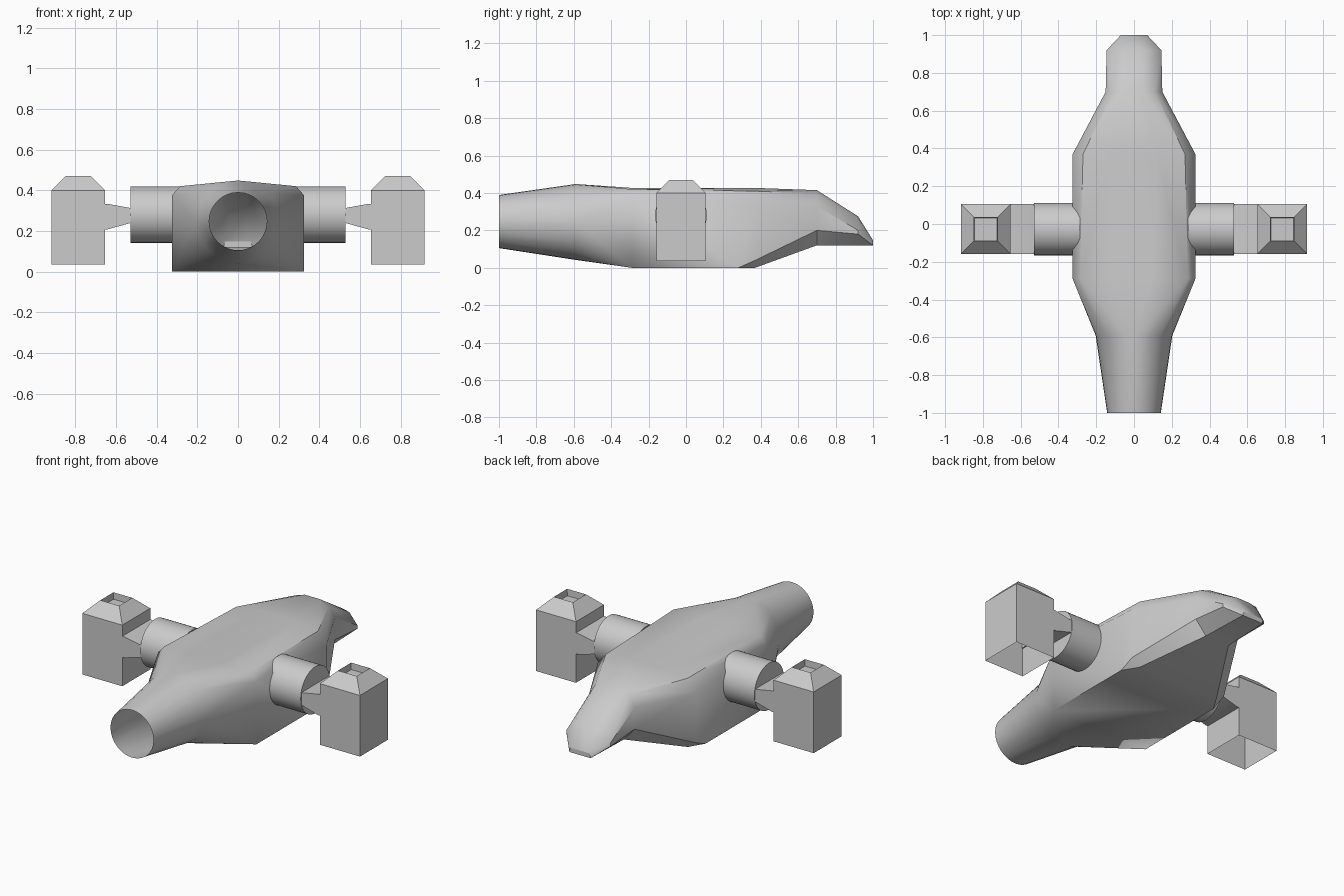
import bpy, bmesh, math
from mathutils import Matrix

if "Cube" in bpy.data.objects:
    bpy.data.objects.remove(bpy.data.objects["Cube"])


def finish(bm, name, angle=30, mirror=False):
    me = bpy.data.meshes.new(name)
    bm.to_mesh(me)
    bm.free()
    me.shade_smooth()
    me.set_sharp_from_angle(angle=math.radians(angle))
    ob = bpy.data.objects.new(name, me)
    bpy.context.collection.objects.link(ob)
    if mirror:
        mod = ob.modifiers.new("mirror", 'MIRROR')
        mod.use_axis[0] = True
    return ob


def section(y, half):
    """Symmetric cross-section from its right-hand (x, z) points."""
    return [(s * x, y, z) for x, z in half for s in (-1, 1)]


def circle(y, r, zc, n=32):
    return [(r * math.cos(2 * math.pi * i / n), y, zc + r * math.sin(2 * math.pi * i / n))
            for i in range(n)]


def hull_piece(bm, points, open_planes):
    """Convex skin over the points, left open on the given y planes."""
    part = bmesh.new()
    for p in points:
        part.verts.new(p)
    res = bmesh.ops.convex_hull(part, input=part.verts[:])
    junk = {g for g in res["geom_interior"] + res["geom_unused"]
            if isinstance(g, bmesh.types.BMVert)}
    if junk:
        bmesh.ops.delete(part, geom=list(junk), context='VERTS')
    caps = [f for f in part.faces
            if any(all(abs(v.co.y - y) < 1e-4 for v in f.verts) for y in open_planes)]
    bmesh.ops.delete(part, geom=caps, context='FACES')
    tmp = bpy.data.meshes.new("tmp")
    part.to_mesh(tmp)
    part.free()
    bm.from_mesh(tmp)
    bpy.data.meshes.remove(tmp)


# Hull: open tail tube, flare, cabin, shoulders and nose
tail = circle(-1.0, 0.142, 0.247)
neck = circle(-0.59, 0.203, 0.245)
rear = section(-0.29, [(0.325, 0), (0.325, 0.375), (0.285, 0.42), (0.1, 0.427)])
keel = section(0.28, [(0.325, 0)])
front = section(0.37, [(0.27, 0), (0.325, 0.04), (0.325, 0.34), (0.27, 0.41), (0.12, 0.427)])
collar = section(0.70, [(0.08, 0.12), (0.15, 0.20), (0.15, 0.33), (0.11, 0.395), (0.05, 0.415)])
brow = section(0.92, [(0.145, 0.20), (0.145, 0.18), (0.09, 0.265), (0.04, 0.275)])
tip = section(1.0, [(0.07, 0.12), (0.065, 0.147)])

bm = bmesh.new()
hull_piece(bm, tail + neck, (-1.0, -0.59))
hull_piece(bm, neck + rear, (-0.59, -0.29))
hull_piece(bm, rear + keel + front, (-0.29, 0.37))
hull_piece(bm, front + collar, (0.37, 0.70))
hull_piece(bm, collar + brow + tip, (0.70,))
bmesh.ops.remove_doubles(bm, verts=bm.verts[:], dist=1e-4)
bmesh.ops.recalc_face_normals(bm, faces=bm.faces[:])
finish(bm, "hull")

# Round engine mounts on both sides
bm = bmesh.new()
x0, x1 = 0.285, 0.53
bmesh.ops.create_cone(
    bm, cap_ends=True, segments=32, radius1=0.139, radius2=0.139, depth=x1 - x0,
    matrix=Matrix.Translation(((x0 + x1) / 2, -0.027, 0.28)) @ Matrix.Rotation(math.pi / 2, 4, 'Y'))
finish(bm, "side_mount", mirror=True)

# Tapered arms joining mounts to pods
bm = bmesh.new()
profile = [(0.525, 0.24), (0.64, 0.208), (0.66, 0.208), (0.66, 0.333), (0.64, 0.333), (0.525, 0.312)]
face = bm.faces.new([bm.verts.new((x, -0.158, z)) for x, z in profile])
ext = bmesh.ops.extrude_face_region(bm, geom=[face], use_keep_orig=True)
bmesh.ops.translate(bm, vec=(0, 0.263, 0),
                    verts=[g for g in ext["geom"] if isinstance(g, bmesh.types.BMVert)])
bmesh.ops.recalc_face_normals(bm, faces=bm.faces[:])
finish(bm, "pod_arm", mirror=True)

# Pods: open below, bevelled top with a square recess
bm = bmesh.new()
cx, cy = 0.785, -0.027
rings = []
for h, z in [(0.132, 0.035), (0.132, 0.40), (0.062, 0.47), (0.060, 0.43)]:
    rings.append([bm.verts.new((cx + sx * h, cy + sy * h, z))
                  for sx, sy in ((-1, -1), (1, -1), (1, 1), (-1, 1))])
for a, b in zip(rings, rings[1:]):
    for i in range(4):
        j = (i + 1) % 4
        bm.faces.new((a[i], a[j], b[j], b[i]))
bm.faces.new(rings[-1])
finish(bm, "engine_pod", mirror=True)
